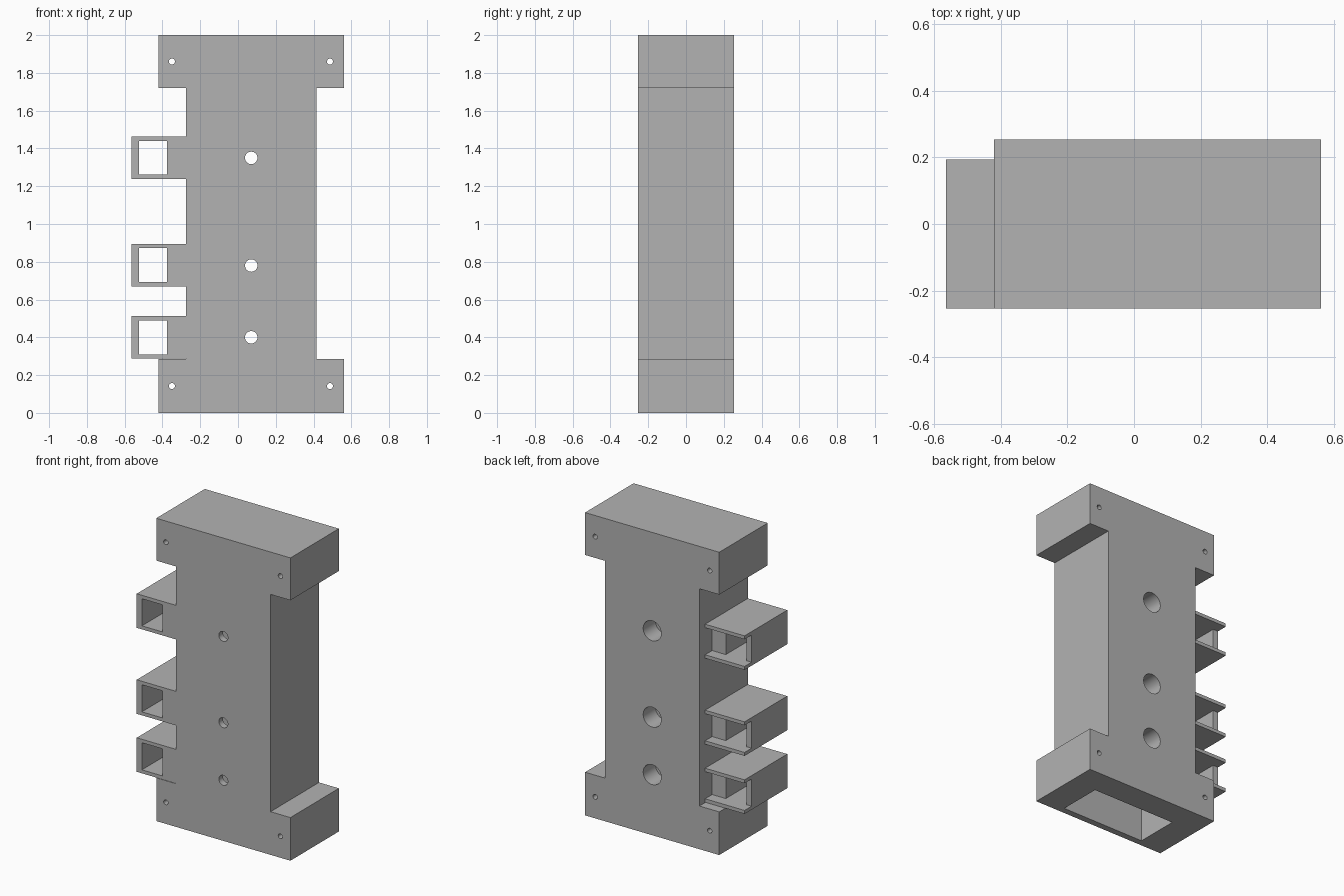
import bpy, bmesh, math
from mathutils import Matrix, Vector

if "Cube" in bpy.data.objects:
    bpy.data.objects.remove(bpy.data.objects["Cube"])

grey = bpy.data.materials.new("mid grey")
grey.diffuse_color = (0.45, 0.45, 0.45, 1)
grey.use_nodes = True
grey.node_tree.nodes["Principled BSDF"].inputs["Base Color"].default_value = grey.diffuse_color


def finish(name, bm):
    bmesh.ops.recalc_face_normals(bm, faces=bm.faces)
    me = bpy.data.meshes.new(name)
    bm.to_mesh(me)
    bm.free()
    me.materials.append(grey)
    ob = bpy.data.objects.new(name, me)
    bpy.context.collection.objects.link(ob)
    return ob


def prism(name, outline, y0, y1):
    """Extrude an xz outline from y0 to y1."""
    bm = bmesh.new()
    face = bm.faces.new([bm.verts.new((x, y0, z)) for x, z in outline])
    new = bmesh.ops.extrude_face_region(bm, geom=[face])["geom"]
    verts = [v for v in new if isinstance(v, bmesh.types.BMVert)]
    bmesh.ops.translate(bm, verts=verts, vec=(0, y1 - y0, 0))
    return finish(name, bm)


def box(name, x0, x1, y0, y1, z0, z1):
    return prism(name, [(x0, z0), (x1, z0), (x1, z1), (x0, z1)], y0, y1)


def drill(x, z, r, y0, y1, sides=32):
    ring = [(x + r * math.cos(2 * math.pi * i / sides),
             z + r * math.sin(2 * math.pi * i / sides)) for i in range(sides)]
    return prism("drill_cutter", ring, y0, y1)


def cut(target, cutter):
    """Subtract the cutter, bake the result and drop the cutter."""
    mod = target.modifiers.new("cut", 'BOOLEAN')
    mod.operation, mod.solver, mod.object = 'DIFFERENCE', 'EXACT', cutter
    dg = bpy.context.evaluated_depsgraph_get()
    me = bpy.data.meshes.new_from_object(target.evaluated_get(dg))
    target.modifiers.clear()
    target.data = me
    bpy.data.objects.remove(cutter)


FRONT, BACK = -0.253, 0.253

# Housing with wide end blocks and a narrower middle
housing = prism("housing", [
    (-0.42, 0), (0.56, 0), (0.56, 0.285), (0.415, 0.285),
    (0.415, 1.72), (0.56, 1.72), (0.56, 2), (-0.42, 2),
    (-0.42, 1.72), (-0.275, 1.72), (-0.275, 0.285), (-0.42, 0.285)], FRONT, BACK)

# Cavity open at the bottom
cut(housing, box("cavity_cutter", -0.235, 0.375, -0.21, 0.08, -0.1, 1.96))

# Counterbored holes down the middle
for z in (0.40, 0.78, 1.35):
    cut(housing, drill(0.07, z, 0.033, -0.4, 0.4))
    cut(housing, drill(0.07, z, 0.066, 0.125, 0.4))

# Corner screw holes
for x in (-0.35, 0.487):
    for z in (0.142, 1.86):
        cut(housing, drill(x, z, 0.016, -0.4, 0.4, 24))

# Side brackets: two plates joined by an inner block and an outer wall
for i, z in enumerate((0.287, 0.67, 1.238), 1):
    top, t = z + 0.225, 0.023
    box(f"bracket_{i}_lower_plate", -0.563, -0.275, FRONT, 0.193, z, z + t)
    box(f"bracket_{i}_upper_plate", -0.563, -0.275, FRONT, 0.193, top - t, top)
    box(f"bracket_{i}_inner_block", -0.375, -0.275, FRONT, 0.12, z + t, top - t)
    box(f"bracket_{i}_outer_wall", -0.563, -0.525, FRONT, 0.12, z + t, top - t)

# Smooth hole walls, sharp block edges
bpy.ops.object.select_all(action='DESELECT')
housing.select_set(True)
bpy.context.view_layer.objects.active = housing
bpy.ops.object.shade_smooth_by_angle(angle=math.radians(30))
